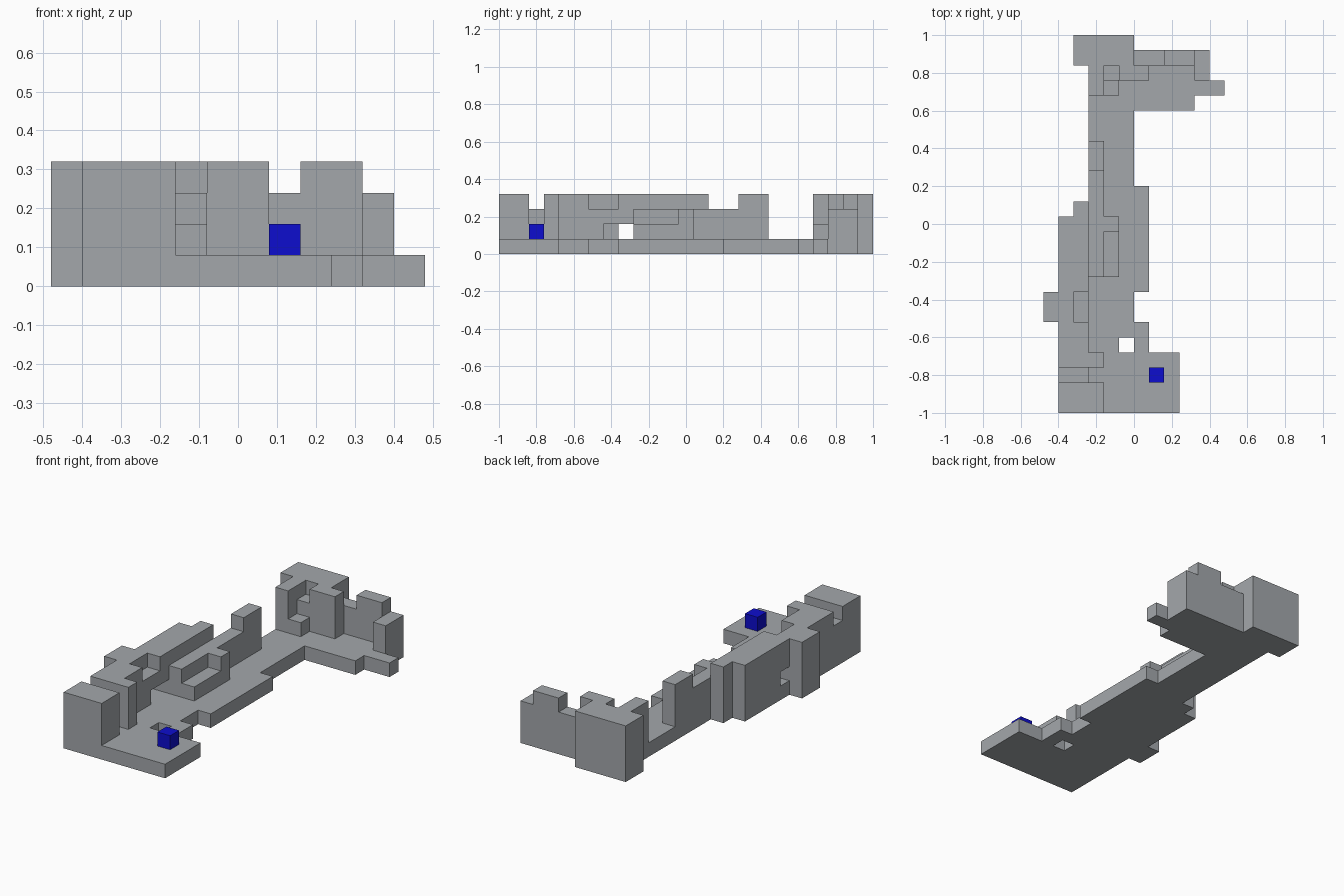
import bpy, bmesh, math
from mathutils import Vector

if "Cube" in bpy.data.objects:
    bpy.data.objects.remove(bpy.data.objects["Cube"])

U = 0.08                                # one block
ORIGIN = Vector((-0.48, -1.0, 0.0))     # corner of the block grid


def material(name, rgb):
    m = bpy.data.materials.new(name)
    m.diffuse_color = (*rgb, 1.0)
    m.use_nodes = True
    m.node_tree.nodes["Principled BSDF"].inputs["Base Color"].default_value = m.diffuse_color
    return m


stone = material("stone_grey", (0.37, 0.39, 0.41))
blue = material("marker_blue", (0.004, 0.004, 0.62))


def box(x0, x1, y0, y1, z0, z1):
    """All grid cells inside a box given in block units."""
    return {(x, y, z) for x in range(x0, x1) for y in range(y0, y1) for z in range(z0, z1)}


def union(*boxes):
    return set().union(*(box(*b) for b in boxes))


# floor slab, with one missing tile
floor = union(
    (1, 9, 0, 4, 0, 1), (1, 7, 4, 6, 0, 1), (0, 6, 6, 8, 0, 1),
    (1, 7, 8, 13, 0, 1), (2, 7, 13, 14, 0, 1), (3, 7, 14, 15, 0, 1),
    (3, 6, 15, 20, 0, 1), (3, 10, 20, 21, 0, 1), (3, 12, 21, 22, 0, 1),
    (3, 11, 22, 23, 0, 1), (2, 11, 23, 24, 0, 1), (2, 6, 24, 25, 0, 1),
) - box(5, 6, 4, 5, 0, 1)

# front corner block, with a low gap behind it
front_corner = union((1, 4, 0, 2, 1, 4), (1, 3, 2, 3, 1, 3), (1, 4, 3, 4, 1, 4))

# long side wall: outer buttress, notch on top and passage at floor level
side_wall = union(
    (1, 3, 4, 6, 1, 4), (0, 2, 6, 8, 1, 4), (2, 3, 6, 8, 1, 3),
    (1, 3, 8, 13, 1, 4), (2, 3, 13, 14, 1, 4),
) - box(1, 3, 8, 9, 1, 2) - box(2, 3, 7, 8, 1, 2)

# lower inner wall, its raised end and the bench in front of it
inner_wall = union((3, 4, 9, 16, 1, 3), (3, 4, 16, 18, 1, 4))
bench = union((4, 5, 9, 12, 1, 2), (4, 5, 12, 13, 1, 3))

# rear tower with steps, and the wall running to the right
rear_tower = union(
    (2, 6, 23, 25, 1, 4), (3, 4, 21, 23, 1, 4), (5, 7, 22, 23, 1, 4),
    (4, 5, 21, 22, 1, 2), (4, 5, 22, 23, 1, 3),
)
rear_wall = union((6, 8, 23, 24, 1, 3), (8, 10, 23, 24, 1, 4), (10, 11, 22, 24, 1, 3))

parts = {
    "floor": floor, "front_corner": front_corner, "side_wall": side_wall,
    "inner_wall": inner_wall, "bench": bench,
    "rear_tower": rear_tower, "rear_wall": rear_wall,
}
solid = set().union(*parts.values())


def build(name, cells, neighbours, mat):
    """Mesh only the exposed block sides, then merge flat areas."""
    bm = bmesh.new()
    for c in sorted(cells):
        for axis in range(3):
            for side in (0, 1):
                n = list(c)
                n[axis] += 2 * side - 1
                if tuple(n) in neighbours:
                    continue
                a, b = (axis + 1) % 3, (axis + 2) % 3
                corners = []
                for da, db in ((0, 0), (1, 0), (1, 1), (0, 1)):
                    p = list(c)
                    p[axis] += side
                    p[a] += da
                    p[b] += db
                    corners.append(bm.verts.new(ORIGIN + Vector(p) * U))
                bm.faces.new(corners if side else corners[::-1])
    bmesh.ops.remove_doubles(bm, verts=bm.verts[:], dist=1e-4)
    bmesh.ops.dissolve_limit(bm, angle_limit=math.radians(1),
                             verts=bm.verts[:], edges=bm.edges[:])
    me = bpy.data.meshes.new(name)
    bm.to_mesh(me)
    bm.free()
    me.materials.append(mat)
    bpy.context.collection.objects.link(bpy.data.objects.new(name, me))


for name, cells in parts.items():
    build(name, cells, solid, stone)

# blue marker cube standing on the front of the floor
marker = box(7, 8, 2, 3, 1, 2)
build("marker_cube", marker, marker, blue)
